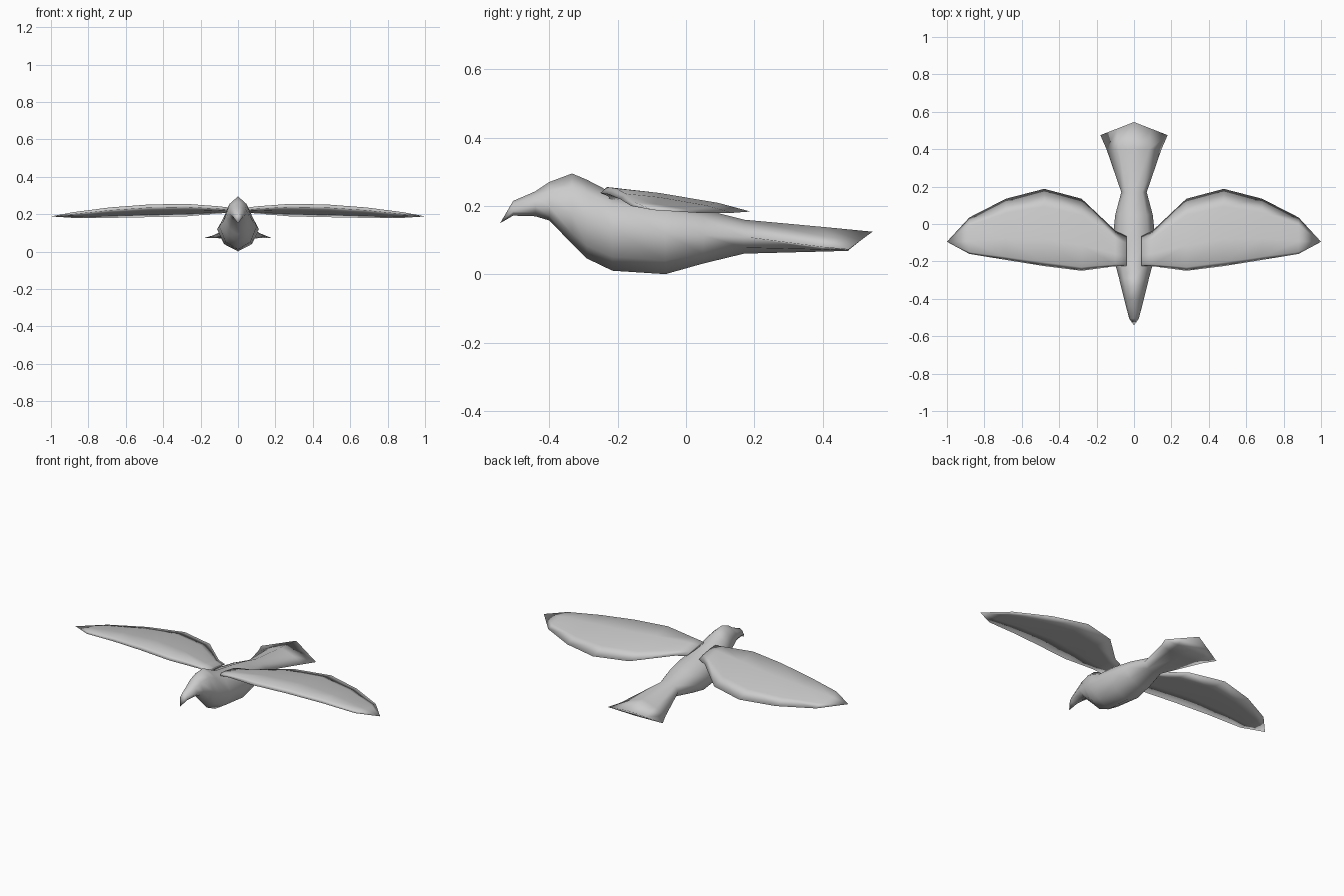
import bpy
import bmesh

cube = bpy.data.objects.get("Cube")
if cube:
    bpy.data.objects.remove(cube, do_unlink=True)

grey = bpy.data.materials.new("plumage_grey")
grey.use_nodes = True
colour = (0.6, 0.6, 0.6, 1)
grey.diffuse_color = colour
grey.node_tree.nodes["Principled BSDF"].inputs["Base Color"].default_value = colour


def loft(name, rings):
    """Skin a list of equal-length point rings into one smooth closed part."""
    bm = bmesh.new()
    loops = [[bm.verts.new(p) for p in ring] for ring in rings]
    n = len(loops[0])
    for a, b in zip(loops, loops[1:]):
        for i in range(n):
            j = (i + 1) % n
            bm.faces.new((a[i], a[j], b[j], b[i]))
    bm.faces.new(loops[0])
    bm.faces.new(loops[-1])
    bmesh.ops.remove_doubles(bm, verts=bm.verts, dist=0.0005)
    bmesh.ops.recalc_face_normals(bm, faces=bm.faces)
    for f in bm.faces:
        f.smooth = True
    mesh = bpy.data.meshes.new(name)
    bm.to_mesh(mesh)
    bm.free()
    mesh.materials.append(grey)
    obj = bpy.data.objects.new(name, mesh)
    bpy.context.collection.objects.link(obj)
    return obj


def body_ring(y, top, side, bottom, w, round_, sweep):
    """Eight-sided section; sweep pushes the top point backwards."""
    ring = []
    for u, v in ((0, 1), (round_, round_), (1, 0), (round_, -round_),
                 (0, -1), (-round_, -round_), (-1, 0), (-round_, round_)):
        z = side + v * ((top - side) if v > 0 else (side - bottom))
        ring.append((u * w, y + sweep * max(v, 0), z))
    return ring


# Body from beak tip to tail fan: y, top, side, bottom, half width, roundness, sweep
body = [
    (-0.543, 0.15, 0.15, 0.15, 0, 0.7, 0),
    (-0.505, 0.215, 0.185, 0.172, 0.026, 0.65, 0),
    (-0.44, 0.243, 0.2, 0.17, 0.043, 0.65, 0),
    (-0.4, 0.27, 0.2, 0.158, 0.053, 0.65, 0),
    (-0.333, 0.295, 0.18, 0.09, 0.07, 0.65, 0),
    (-0.29, 0.277, 0.16, 0.047, 0.08, 0.67, 0),
    (-0.215, 0.238, 0.135, 0.011, 0.1, 0.67, 0),
    (-0.06, 0.212, 0.12, 0.001, 0.112, 0.67, 0),
    (0.05, 0.19, 0.115, 0.032, 0.1, 0.67, 0),
    (0.17, 0.16, 0.11, 0.061, 0.068, 0.65, 0),
    (0.4, 0.139, 0.08, 0.067, 0.147, 0.55, 0),
    (0.475, 0.125, 0.073, 0.069, 0.18, 0.5, 0.07),
]
loft("body", [body_ring(*s) for s in body])

# Wing: x, leading y, trailing y, leading z, trailing z, thickness
wing = [
    (0.04, -0.225, -0.065, 0.222, 0.208, 0.013),
    (0.1, -0.226, -0.035, 0.228, 0.204, 0.015),
    (0.28, -0.25, 0.135, 0.238, 0.188, 0.02),
    (0.48, -0.225, 0.188, 0.234, 0.184, 0.02),
    (0.685, -0.192, 0.135, 0.22, 0.18, 0.018),
    (0.88, -0.16, 0.035, 0.2, 0.18, 0.012),
    (1.0, -0.095, -0.095, 0.188, 0.188, 0),
]
# Blunt leading edge, gently arched top, thin trailing edge
section = ((0, 0), (0.05, 1), (0.35, 1.1), (0.77, 0.7),
           (1, 0), (0.7, -0.1), (0.3, -0.2))
wings = loft("wings", [
    [(x, yl + (yt - yl) * f, zl + (zt - zl) * f + th * h) for f, h in section]
    for x, yl, yt, zl, zt, th in wing])
mirror = wings.modifiers.new("mirror", "MIRROR")
mirror.use_mirror_merge = False
